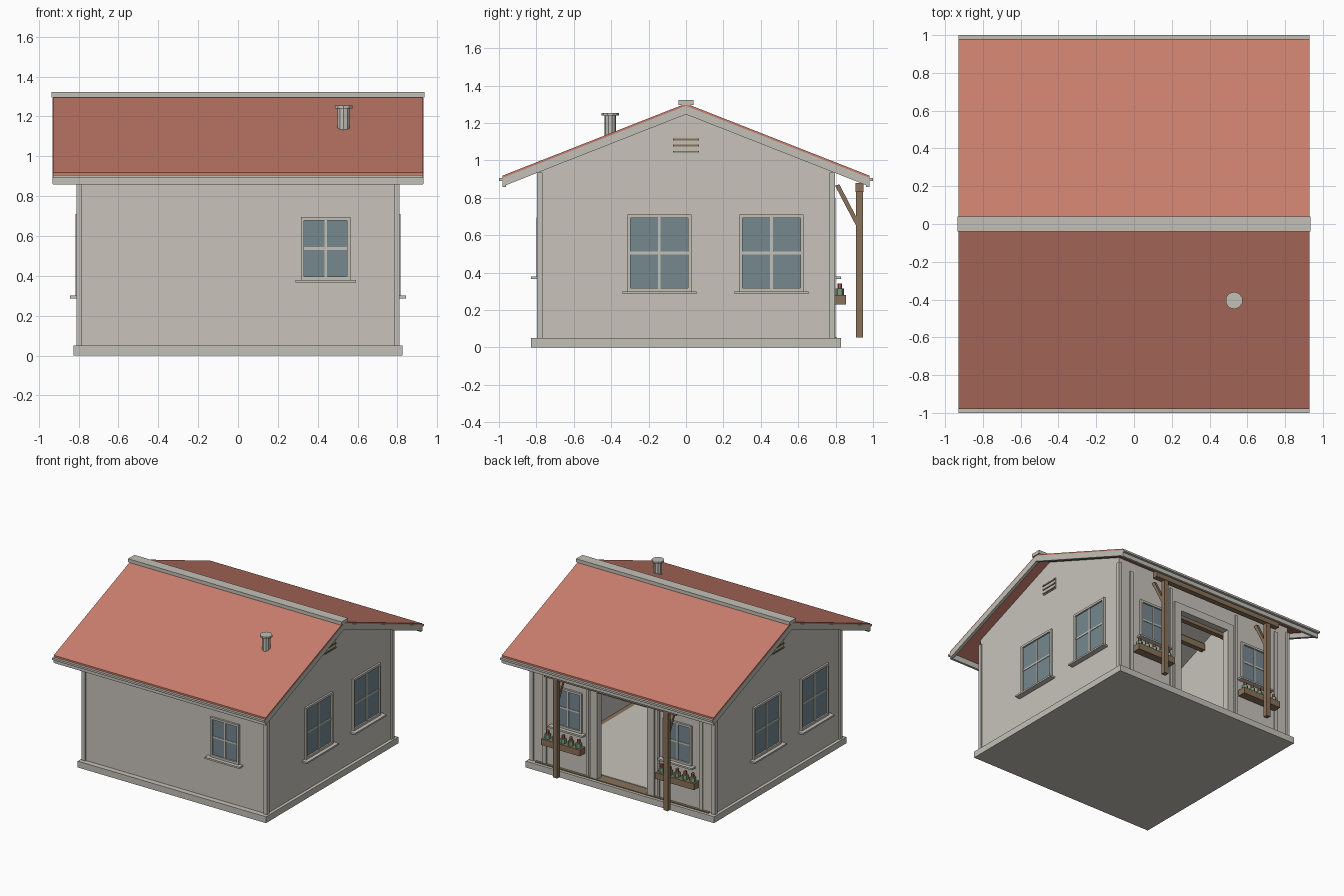
import bpy, bmesh, math
from mathutils import Matrix, Vector

cube = bpy.data.objects.get("Cube")
if cube:
    bpy.data.objects.remove(cube, do_unlink=True)


def material(name, r, g, b):
    m = bpy.data.materials.new(name)
    m.use_nodes = True
    m.diffuse_color = (r, g, b, 1)
    m.node_tree.nodes["Principled BSDF"].inputs["Base Color"].default_value = (r, g, b, 1)
    return m


WALL = material("wall_cream", .58, .55, .50)
TRIM = material("trim_cream", .54, .53, .475)
ROOF = material("roof_red", .578, .205, .15)
GLASS = material("window_glass", .178, .246, .275)
WOOD = material("wood_brown", .25, .168, .102)
LEAF = material("leaf_green", .19, .35, .21)
BLOOM = material("bloom_red", .5, .11, .08)


def finish(name, mat, bm):
    bmesh.ops.recalc_face_normals(bm, faces=bm.faces)
    mesh = bpy.data.meshes.new(name)
    bm.to_mesh(mesh)
    bm.free()
    mesh.materials.append(mat)
    ob = bpy.data.objects.new(name, mesh)
    bpy.context.collection.objects.link(ob)
    return ob


def boxes(name, mat, spans, angle=0):
    """One object made of boxes given as (x0, x1, y0, y1, z0, z1), turned about z."""
    bm = bmesh.new()
    for x0, x1, y0, y1, z0, z1 in spans:
        m = Matrix.Translation(((x0 + x1) / 2, (y0 + y1) / 2, (z0 + z1) / 2))
        m = m @ Matrix.Diagonal((x1 - x0, y1 - y0, z1 - z0, 1))
        bmesh.ops.create_cube(bm, size=1, matrix=m)
    bm.transform(Matrix.Rotation(math.radians(angle), 4, 'Z'))
    return finish(name, mat, bm)


def prism(name, mat, profile, x0, x1):
    """Extrude a (y, z) profile along x."""
    bm = bmesh.new()
    face = bm.faces.new([bm.verts.new((x0, y, z)) for y, z in profile])
    new = bmesh.ops.extrude_face_region(bm, geom=[face])["geom"]
    bmesh.ops.translate(bm, vec=(x1 - x0, 0, 0),
                        verts=[v for v in new if isinstance(v, bmesh.types.BMVert)])
    return finish(name, mat, bm)


def cylinders(name, mat, items, sides):
    """One object made of upright cylinders given as (x, y, z0, z1, radius)."""
    bm = bmesh.new()
    for x, y, z0, z1, r in items:
        bmesh.ops.create_cone(bm, cap_ends=True, segments=sides, radius1=r, radius2=r,
                              depth=z1 - z0, matrix=Matrix.Translation((x, y, (z0 + z1) / 2)))
    return finish(name, mat, bm)


SLOPE = .393
WX, WY, T, BASE = .80, .785, .04, .05
EAVE = .98
DOOR, DOOR_TOP = .22, .74


def under(y, apex=1.288):
    return apex - SLOPE * abs(y)


def chevron(half, top, bottom):
    """Pitched strip between two apex heights."""
    return [(y, under(y, top)) for y in (-half, 0, half)] + \
           [(y, under(y, bottom)) for y in (half, 0, -half)]


# Foundation and floor
boxes("foundation", TRIM, [(-.825, .825, -.828, .828, 0, BASE)])
boxes("wood_floor", WOOD, [(-WX + T, WX - T, -WY + T, WY + .02, BASE, BASE + .006)])
boxes("floor_mat", WALL, [(-.72, .72, -.72, .72, BASE + .006, BASE + .01)])

# Walls
gable = [(-WY, BASE), (-WY, under(WY)), (0, under(0)), (WY, under(WY)), (WY, BASE)]
prism("gable_wall_left", WALL, gable, WX - T, WX)
prism("gable_wall_right", WALL, gable, -WX, -WX + T)
top = under(WY)
inner = WX - T
boxes("front_wall", WALL, [(-inner, inner, -WY, -WY + T, BASE, top)])
boxes("back_wall", WALL, [(-inner, -DOOR, WY - T, WY, BASE, top),
                          (DOOR, inner, WY - T, WY, BASE, top),
                          (-DOOR, DOOR, WY - T, WY, DOOR_TOP, top)])

# Corner boards, wrapping both sides of each corner
corners = []
for sx in (-1, 1):
    for sy in (-1, 1):
        xs = sorted((sx * .783, sx * .811))
        ys = sorted((sy * .766, sy * .797))
        corners.append((*xs, *ys, BASE, .935))
boxes("corner_boards", TRIM, corners)

# Roof
prism("roof", ROOF, chevron(EAVE, 1.304, 1.286), -.928, .928)
prism("rake_board_left", TRIM, chevron(EAVE - .002, 1.292, 1.246), .905, .93)
prism("rake_board_right", TRIM, chevron(EAVE - .002, 1.292, 1.246), -.93, -.905)
prism("ceiling", WALL, chevron(WY - T, 1.287, 1.28), -inner, inner)
boxes("ridge_cap", TRIM, [(-.935, .935, -.04, .04, 1.295, 1.322)])
boxes("fascia_boards", TRIM, [(-.928, .928, -EAVE, -.962, .858, .902),
                              (-.928, .928, .962, EAVE, .858, .902)])
boxes("gutters", TRIM, [(-.928, .928, -1, -EAVE, .89, .905),
                        (-.928, .928, EAVE, 1, .89, .905)])
boxes("purlins", WOOD, [(-inner, inner, y - .02, y + .02, under(y) - .07, under(y) - .02)
                        for y in (-.4, -.12, .12, .4)])

# Chimney pipe
cylinders("chimney", TRIM, [(.53, -.405, 1.1, 1.245, .031), (.53, -.405, 1.24, 1.254, .046)], 10)


def window(name, u, wall, w, z0, z1, sill, angle):
    """Framed window with a cross bar; u runs along the wall, which faces -y before turning."""
    f, h, d = .017, w / 2, wall + .015
    zm, b = (z0 + z1) / 2, .007
    boxes(name + "_glass", GLASS, [(u - h + f, u + h - f, -wall - .003, -wall, z0 + f, z1 - f)], angle)
    boxes(name + "_frame", TRIM, [
        (u - h, u - h + f, -d, -wall, z0, z1), (u + h - f, u + h, -d, -wall, z0, z1),
        (u - h + f, u + h - f, -d, -wall, z1 - f, z1), (u - h + f, u + h - f, -d, -wall, z0, z0 + f),
        (u - b, u + b, -wall - .008, -wall, z0 + f, z1 - f),
        (u - h + f, u + h - f, -wall - .007, -wall, zm - b, zm + b)], angle)
    boxes(name + "_sill", TRIM, [(u - h - sill, u + h + sill, -wall - .044, -wall, z0 - .013, z0)], angle)


# Windows and gable vents
window("front_window", .44, WY, .25, .38, .695, .027, 0)
for side, angle in (("left", 90), ("right", 270)):
    for part, u in (("first", -.142), ("second", .457)):
        window(f"{side}_{part}_window", u, WX, .342, .3, .71, .027, angle)
    boxes(side + "_vent", TRIM, [(-.07, .07, -WX - .006, -WX, 1.035, 1.125)], angle)
    boxes(side + "_vent_slats", WOOD, [(-.07, .07, -WX - .012, -WX, z - .005, z + .005)
                                       for z in (1.046, 1.079, 1.112)], angle)
for side, u in (("left", -.48), ("right", .48)):
    window(f"back_{side}_window", u, WY, .25, .38, .695, .027, 180)

# Door surround and battens on the porch wall
surround = [(-DOOR - .06, DOOR + .06, WY, WY + .015, DOOR_TOP, DOOR_TOP + .06)]
for s in (-1, 1):
    for a, b, d, z in ((DOOR, DOOR + .06, .015, DOOR_TOP), (.3, .32, .008, .9), (.67, .7, .01, .9)):
        surround.append((*sorted((s * a, s * b)), WY, WY + d, BASE, z))
boxes("door_surround", TRIM, surround)

# Porch posts, beam and braces
PX = .485
boxes("porch_posts", WOOD, [(s * PX - .018, s * PX + .018, .91, .946, .053, .88) for s in (-1, 1)])
boxes("porch_beam", WOOD, [(-.58, .58, .906, .95, .83, .88)])
for side, s in (("left", 1), ("right", -1)):
    prism(side + "_porch_brace", WOOD, [(.797, .865), (.82, .872), (.922, .675), (.915, .64)],
          s * PX - .012, s * PX + .012)

# Flower boxes
for side, s in (("left", 1), ("right", -1)):
    c = s * .5
    boxes(side + "_flower_box", WOOD, [(c - .17, c + .17, .79, .856, .23, .28)])
    spots = [c + (i - 2) * .068 for i in range(5)]
    cylinders(side + "_flower_leaves", LEAF, [(x, .822, .27, .315, .023) for x in spots], 6)
    cylinders(side + "_flower_blooms", BLOOM, [(x, .822, .31, .342, .012) for x in spots], 6)
